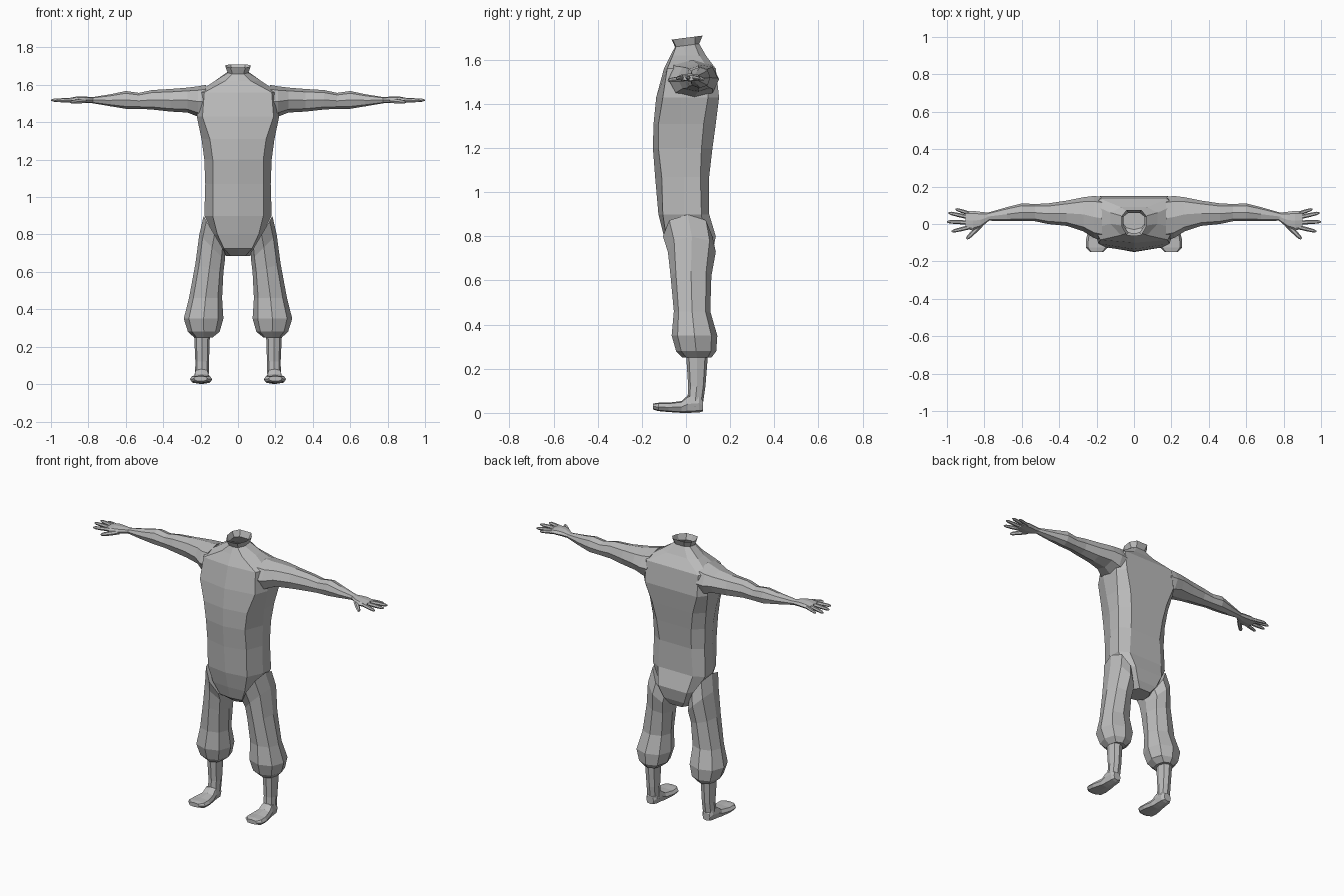
import bpy, math
from mathutils import Vector

grey = bpy.data.materials.new("plain grey")
grey.diffuse_color = (0.5, 0.5, 0.5, 1)


def loft(name, rings, cap_start=True, cap_end=True, mirror=True):
    """Skin a list of equal-length point rings, optionally mirrored across x."""
    n = len(rings[0])
    verts = [p for r in rings for p in r]
    faces = []
    for i in range(len(rings) - 1):
        for j in range(n):
            k = (j + 1) % n
            faces.append((i * n + j, i * n + k, (i + 1) * n + k, (i + 1) * n + j))
    if cap_start:
        faces.append(tuple(reversed(range(n))))
    if cap_end:
        faces.append(tuple(range(len(verts) - n, len(verts))))
    mesh = bpy.data.meshes.new(name)
    mesh.from_pydata([tuple(v) for v in verts], [], faces)
    # make the faces point outwards
    import bmesh
    bm = bmesh.new()
    bm.from_mesh(mesh)
    bmesh.ops.recalc_face_normals(bm, faces=bm.faces[:])
    bm.to_mesh(mesh)
    bm.free()
    mesh.materials.append(grey)
    ob = bpy.data.objects.new(name, mesh)
    bpy.context.collection.objects.link(ob)
    if mirror:
        m = ob.modifiers.new("mirror", 'MIRROR')
        m.use_clip = False
        m.use_mirror_merge = False
    return ob


def octagon(a0, a1, b0, b1, c=0.74):
    """Eight points filling the box a0..a1 by b0..b1."""
    ca, cb, ra, rb = (a0 + a1) / 2, (b0 + b1) / 2, (a1 - a0) / 2, (b1 - b0) / 2
    unit = [(1, 0), (c, c), (0, 1), (-c, c), (-1, 0), (-c, -c), (0, -1), (c, -c)]
    return [(ca + ra * u, cb + rb * v) for u, v in unit]


# torso: z, front panel half width, side half width, back half width,
# front middle y, front corner y, side front y, side back y, back y
torso_rows = [
    (0.685, 0.04, 0.065, 0.04, -0.03, -0.02, 0.01, 0.06, 0.10),
    (0.725, 0.075, 0.085, 0.07, -0.08, -0.07, 0.00, 0.07, 0.12),
    (0.80, 0.11, 0.13, 0.10, -0.10, -0.09, 0.00, 0.08, 0.135),
    (0.90, 0.135, 0.18, 0.12, -0.125, -0.105, -0.01, 0.07, 0.105),
    (1.07, 0.135, 0.175, 0.11, -0.14, -0.11, -0.01, 0.065, 0.105),
    (1.20, 0.135, 0.18, 0.12, -0.15, -0.125, -0.01, 0.07, 0.12),
    (1.31, 0.15, 0.195, 0.14, -0.147, -0.125, -0.02, 0.08, 0.135),
    (1.43, 0.19, 0.22, 0.18, -0.135, -0.105, -0.02, 0.10, 0.15),
    (1.56, 0.18, 0.215, 0.18, -0.10, -0.085, -0.02, 0.10, 0.135),
    (1.62, 0.07, 0.125, 0.07, -0.07, -0.06, 0.00, 0.06, 0.09),
    (1.665, 0.03, 0.055, 0.03, -0.05, -0.045, -0.01, 0.04, 0.06),
    (1.70, 0.04, 0.068, 0.04, -0.065, -0.06, -0.01, 0.04, 0.075),
]
rings = []
for z, a, w, b, ym, yf, s0, s1, yb in torso_rows:
    half = [(a, yf), (w, s0), (w, s1), (b, yb)]
    pts = [(0, ym)] + half + [(0, yb)] + [(-x, y) for x, y in reversed(half)]
    tilt = 0.13 if z > 1.64 else 0
    rings.append([(x, y, z + tilt * y) for x, y in pts])
loft("torso", rings, cap_end=False, mirror=False)

# arms: x, y range, z range
arm_rows = [
    (0.17, -0.085, 0.145, 1.42, 1.60),
    (0.215, -0.075, 0.15, 1.43, 1.592),
    (0.27, -0.04, 0.143, 1.452, 1.585),
    (0.36, -0.01, 0.125, 1.457, 1.578),
    (0.46, 0.00, 0.11, 1.468, 1.572),
    (0.53, 0.015, 0.107, 1.472, 1.557),
    (0.60, 0.015, 0.11, 1.472, 1.567),
    (0.68, 0.015, 0.09, 1.485, 1.55),
    (0.785, 0.018, 0.06, 1.503, 1.533),
]
loft("arm", [[(x, y, z) for y, z in octagon(*r)] for x, *r in arm_rows])

# palms
palm_rows = [(0.775, 0.018, 0.06, 1.503, 1.533), (0.82, -0.02, 0.065, 1.502, 1.538),
             (0.86, -0.035, 0.07, 1.502, 1.538), (0.90, -0.025, 0.068, 1.505, 1.53)]
loft("palm", [[(x, y, z) for y, z in octagon(*r)] for x, *r in palm_rows])


def finger(name, start, end, r):
    """Tapered six-sided finger with a short tip."""
    a, b = Vector(start), Vector(end)
    d = (b - a).normalized()
    side = Vector((-d.y, d.x, 0)).normalized()
    up = d.cross(side)
    out = []
    for t, s in ((0, 1), (0.5, 1), (0.88, 0.8), (1, 0.35)):
        c = a.lerp(b, t)
        out.append([c + (side * math.cos(k * math.pi / 3) + up * math.sin(k * math.pi / 3)) * r * s
                    for k in range(6)])
    loft(name, out)


finger("little_finger", (0.87, 0.053, 1.518), (0.955, 0.08, 1.512), 0.010)
finger("ring_finger", (0.88, 0.035, 1.52), (0.992, 0.06, 1.515), 0.011)
finger("middle_finger", (0.88, 0.008, 1.52), (1.0, 0.012, 1.518), 0.011)
finger("index_finger", (0.87, -0.015, 1.52), (0.975, -0.04, 1.516), 0.011)
finger("thumb", (0.82, -0.005, 1.515), (0.895, -0.08, 1.507), 0.013)

# baggy trouser legs: z, x range, y range, slope of the ring along x
leg_rows = [
    (0.80, 0.068, 0.184, -0.105, 0.12, 1.7),
    (0.73, 0.070, 0.207, -0.082, 0.135, 1.0),
    (0.62, 0.078, 0.228, -0.07, 0.115, 0.3),
    (0.46, 0.085, 0.262, -0.055, 0.11, 0),
    (0.35, 0.078, 0.29, -0.065, 0.142, 0),
    (0.28, 0.098, 0.268, -0.045, 0.137, 0),
    (0.25, 0.135, 0.235, -0.015, 0.115, 0),
]
rings = []
for z, x0, x1, y0, y1, slope in leg_rows:
    mid = (x0 + x1) / 2
    rings.append([(x, y, z + slope * (x - mid)) for x, y in octagon(x0, x1, y0, y1)])
loft("trouser_leg", rings)

# shins
shin_rows = [(0.27, 0.15, 0.235, 0.0, 0.1), (0.12, 0.155, 0.228, 0.01, 0.088),
             (0.03, 0.157, 0.23, 0.005, 0.075)]
loft("shin", [[(x, y, z) for x, y in octagon(*r)] for z, *r in shin_rows])

# feet, heel to toe: y, x range, z range
foot_rows = [
    (0.078, 0.17, 0.22, 0.012, 0.06), (0.06, 0.157, 0.23, 0.006, 0.09),
    (0.01, 0.155, 0.235, 0.004, 0.085), (-0.02, 0.15, 0.24, 0.004, 0.058),
    (-0.08, 0.138, 0.256, 0.008, 0.05), (-0.125, 0.138, 0.258, 0.012, 0.05),
    (-0.15, 0.165, 0.235, 0.02, 0.046),
]
loft("foot", [[(x, y, max(z - 0.004, 0)) for x, z in octagon(*r, c=0.8)] for y, *r in foot_rows])
